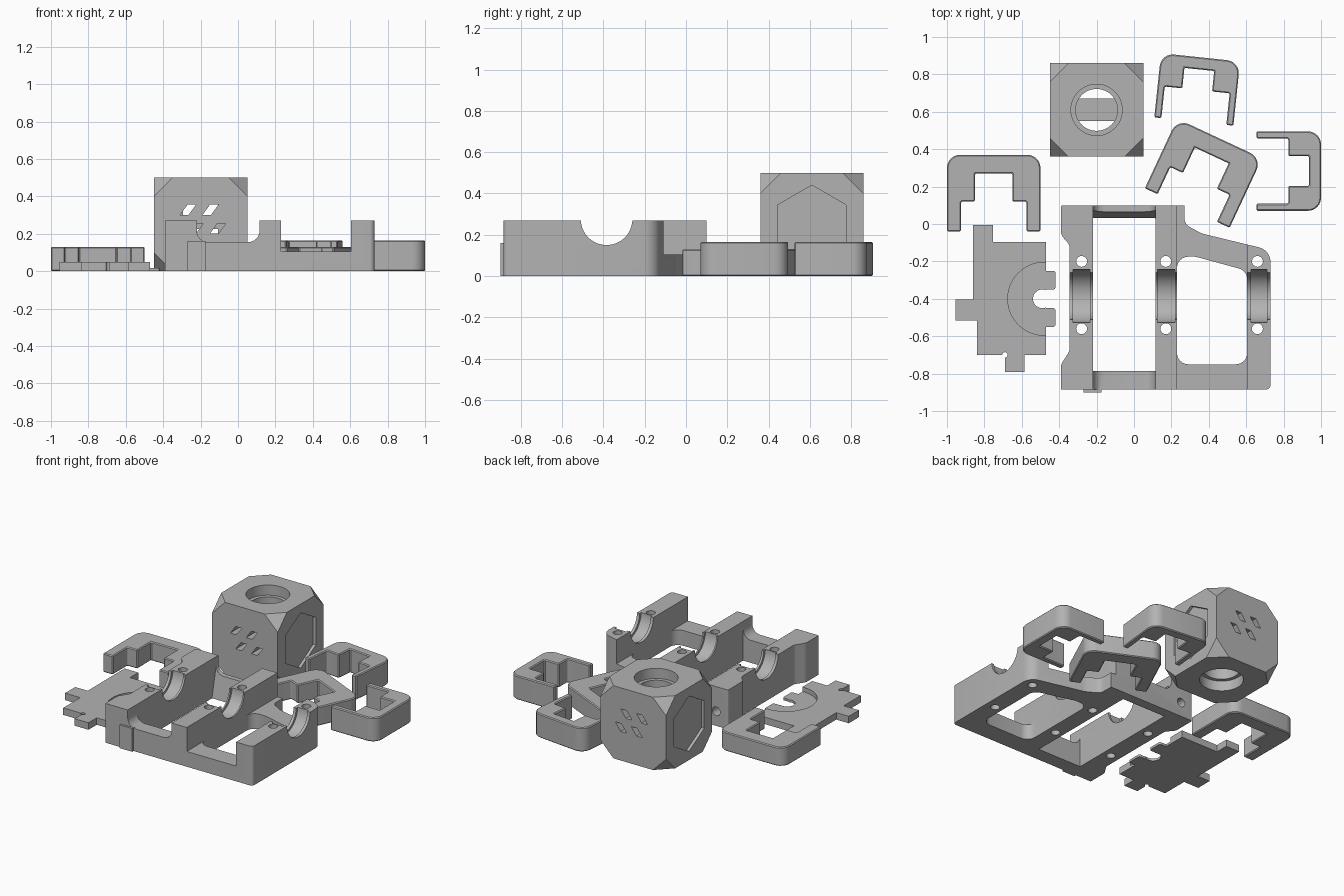
import bpy, bmesh, math
from mathutils import Vector, Matrix

if "Cube" in bpy.data.objects:
    bpy.data.objects.remove(bpy.data.objects["Cube"])

grey = bpy.data.materials.new("printed grey")
grey.diffuse_color = (0.45, 0.45, 0.45, 1)
grey.use_nodes = True
grey.node_tree.nodes["Principled BSDF"].inputs["Base Color"].default_value = grey.diffuse_color


def rounded(points, seg=6):
    """Outline from (u, v) or (u, v, corner radius) points."""
    out, n = [], len(points)
    for i, p in enumerate(points):
        c = Vector(p[:2])
        r = p[2] if len(p) > 2 else 0
        if not r:
            out.append(c)
            continue
        a = (Vector(points[i - 1][:2]) - c).normalized()
        b = (Vector(points[(i + 1) % n][:2]) - c).normalized()
        half = a.angle(b) / 2
        mid = c + (a + b).normalized() * (r / math.sin(half))
        s, e = c + a * (r / math.tan(half)) - mid, c + b * (r / math.tan(half)) - mid
        turn = s.angle_signed(e)
        for k in range(seg + 1):
            out.append(mid + Matrix.Rotation(-turn * k / seg, 2) @ s)
    return out


def circle(u, v, r, n=48):
    return [(u + r * math.cos(2 * math.pi * k / n), v + r * math.sin(2 * math.pi * k / n))
            for k in range(n)]


def rect(u0, u1, v0, v1, r=0):
    return [(u0, v0, r), (u1, v0, r), (u1, v1, r), (u0, v1, r)]


def prism(name, points, w0, w1, axis="Z"):
    """Extrude an outline along an axis from w0 to w1."""
    place = {"Z": lambda u, v: (u, v, w0), "Y": lambda u, v: (u, w0, v),
             "X": lambda u, v: (w0, u, v)}[axis]
    step = {"Z": (0, 0, 1), "Y": (0, 1, 0), "X": (1, 0, 0)}[axis]
    bm = bmesh.new()
    face = bm.faces.new([bm.verts.new(place(p[0], p[1])) for p in rounded(points)])
    ext = bmesh.ops.extrude_face_region(bm, geom=[face], use_keep_orig=True)
    bmesh.ops.translate(bm, vec=Vector(step) * (w1 - w0),
                        verts=[g for g in ext["geom"] if isinstance(g, bmesh.types.BMVert)])
    bmesh.ops.recalc_face_normals(bm, faces=bm.faces)
    mesh = bpy.data.meshes.new(name)
    bm.to_mesh(mesh)
    bm.free()
    mesh.materials.append(grey)
    ob = bpy.data.objects.new(name, mesh)
    bpy.context.collection.objects.link(ob)
    return ob


def apply(ob, mod):
    bpy.ops.object.select_all(action="DESELECT")
    ob.select_set(True)
    bpy.context.view_layer.objects.active = ob
    bpy.ops.object.modifier_apply(modifier=mod.name)


def combine(ob, points, w0, w1, axis="Z", op="DIFFERENCE"):
    tool = prism("tool", points, w0, w1, axis)
    mod = ob.modifiers.new("bool", "BOOLEAN")
    mod.operation, mod.object, mod.solver = op, tool, "EXACT"
    apply(ob, mod)
    bpy.data.objects.remove(tool)


def smooth(ob):
    bpy.ops.object.select_all(action="DESELECT")
    ob.select_set(True)
    bpy.context.view_layer.objects.active = ob
    bpy.ops.object.shade_smooth_by_angle(angle=math.radians(30))


# bearing frame: outline with waisted left side and sloping arm at the back right
frame = prism("bearing_frame", [
    (-0.39, -0.885), (0.73, -0.885, 0.025), (0.73, -0.14, 0.08), (0.36, -0.05, 0.12),
    (0.27, 0.0, 0.05), (0.27, 0.1), (-0.39, 0.1, 0.01), (-0.39, -0.06, 0.05),
    (-0.345, -0.11, 0.05), (-0.345, -0.68, 0.05), (-0.39, -0.75, 0.05)], 0, 0.27)
# windows
combine(frame, rect(-0.22, 0.115, -0.785, 0.03), -0.1, 0.4)
combine(frame, [(0.23, -0.75, 0.06), (0.605, -0.75, 0.06), (0.605, -0.25, 0.06),
                (0.33, -0.175, 0.06), (0.23, -0.175, 0.06)], -0.1, 0.4)
# lowered front and back rails
combine(frame, [(-0.22, 0.155, 0.06), (0.115, 0.155, 0.06), (0.115, 0.4), (-0.22, 0.4)],
        -1.2, 0.3, "Y")
combine(frame, rect(0.23, 0.605, 0.105, 0.4), -1.2, 0.3, "Y")
# sloped inner face of the back rail
combine(frame, [(0.02, -0.01), (0.03, -0.01), (0.075, 0.2), (0.02, 0.2)], -0.22, 0.115, "X")
# half round seats with a wider groove in each post
combine(frame, circle(-0.385, 0.275, 0.125, 64), -0.6, 0.9, "X")
for x0, x1 in ((-0.325, -0.235), (0.125, 0.22), (0.625, 0.71)):
    combine(frame, circle(-0.385, 0.275, 0.142, 64), x0, x1, "X")
# screw holes
for x in (-0.28, 0.17, 0.66):
    for y in (-0.2, -0.56):
        combine(frame, circle(x, y, 0.029, 24), -0.1, 0.4)
combine(frame, circle(-0.3, 0.1, 0.03, 24), -0.05, 0.2, "Y")
# front rib
combine(frame, rect(-0.27, -0.175, 0, 0.16), -0.9, -0.87, "Y", "UNION")
smooth(frame)

# cube housing with clipped corners
cube = prism("cube_housing", rect(-0.45, 0.05, 0.36, 0.86), 0, 0.5)
bm = bmesh.new()
bm.from_mesh(cube.data)
centre = Vector((-0.2, 0.61, 0.25))
for sx in (-1, 1):
    for sy in (-1, 1):
        for sz in (-1, 1):
            n = Vector((sx, sy, sz))
            cut = bmesh.ops.bisect_plane(bm, geom=bm.verts[:] + bm.edges[:] + bm.faces[:],
                                         plane_co=centre + n * 0.25 - Vector((sx * 0.1, 0, 0)),
                                         plane_no=n, clear_outer=True)
            bmesh.ops.edgeloop_fill(bm, edges=[e for e in cut["geom_cut"]
                                               if isinstance(e, bmesh.types.BMEdge)])
bmesh.ops.recalc_face_normals(bm, faces=bm.faces)
bm.to_mesh(cube.data)
bm.free()
# stepped vertical bore
combine(cube, circle(-0.2, 0.61, 0.112), -0.1, 0.6)
combine(cube, circle(-0.2, 0.61, 0.137), 0.43, 0.6)
combine(cube, circle(-0.2, 0.61, 0.137), -0.1, 0.07)
# slanted vents front and back
for u, v in ((-0.31, 0.3), (-0.19, 0.3), (-0.27, 0.2), (-0.15, 0.2)):
    slot = [(u, v), (u + 0.045, v), (u + 0.085, v + 0.055), (u + 0.04, v + 0.055)]
    combine(cube, slot, 0.3, 0.55, "Y")
    combine(cube, slot, 0.67, 0.9, "Y")
# plain six sided recesses on both sides
hexagon = [(0.61 + 0.19 * math.sin(k * math.pi / 3), 0.25 + 0.19 * math.cos(k * math.pi / 3))
           for k in range(6)]
combine(cube, hexagon, 0.03, 0.1, "X")
combine(cube, hexagon, -0.5, -0.43, "X")
smooth(cube)
# cross bar inside the bore
prism("bore_bridge", rect(0.55, 0.67, 0.225, 0.275), -0.32, -0.08, "X")


def clip(name, width, length, arm, step_w, step_y, top, height, loc, angle):
    """Stepped U clip opening toward -y, origin at the middle of its closed end."""
    w, a, s = width / 2, width / 2 - arm, step_w / 2
    ob = prism(name, [
        (-w, -length), (-a, -length), (-a, -step_y, 0.01), (-s, -step_y), (-s, -top),
        (s, -top), (s, -step_y), (a, -step_y, 0.01), (a, -length), (w, -length),
        (w, 0, 0.07), (-w, 0, 0.07)], 0, height)
    mod = ob.modifiers.new("edge", "BEVEL")
    mod.width, mod.limit_method, mod.angle_limit = 0.006, "ANGLE", math.radians(60)
    apply(ob, mod)
    ob.location = (*loc, 0)
    ob.rotation_euler.z = math.radians(angle)
    smooth(ob)


wide = (0.5, 0.41, 0.075, 0.2, 0.25, 0.1, 0.13)
narrow = (0.425, 0.345, 0.038, 0.16, 0.175, 0.065, 0.165)
clip("left_wide_clip", *wide, (-0.75, 0.37), 0)
clip("tilted_wide_clip", *wide, (0.458, 0.457), -25)
clip("right_narrow_clip", *narrow, (1.0, 0.283), -90)
clip("back_narrow_clip", *narrow, (0.356, 0.891), -6)

# flat cover plate with tabs
plate = prism("cover_plate", [
    (-0.86, -0.005), (-0.755, -0.005), (-0.755, -0.095), (-0.47, -0.095), (-0.47, -0.7),
    (-0.585, -0.7), (-0.585, -0.79), (-0.69, -0.79), (-0.69, -0.7), (-0.84, -0.7),
    (-0.84, -0.515), (-0.955, -0.515), (-0.955, -0.405), (-0.86, -0.405)], 0, 0.048)
# sunken half disc, thin tabs and keyhole notch
combine(plate, circle(-0.48, -0.4, 0.195, 64), 0.016, 0.1)
for y0, y1 in ((-0.55, -0.45), (-0.35, -0.25)):
    combine(plate, rect(-0.5, -0.42, y0, y1, 0.012), 0, 0.016, "Z", "UNION")
combine(plate, circle(-0.49, -0.4, 0.05, 32), -0.1, 0.1)
combine(plate, circle(-0.69, -0.7, 0.015, 16), -0.1, 0.1)
smooth(plate)
